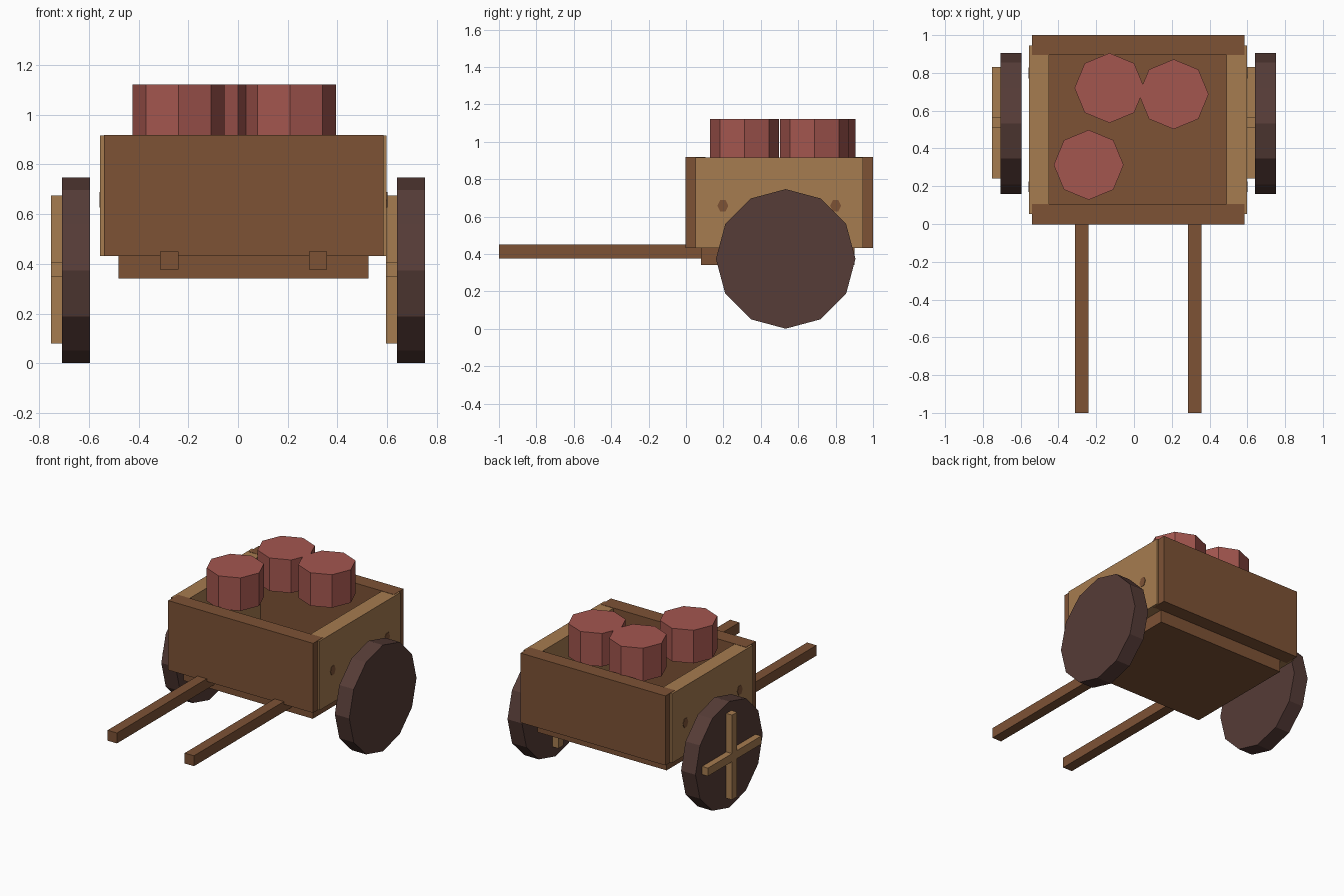
import bpy, bmesh, math
from mathutils import Matrix

if "Cube" in bpy.data.objects:
    bpy.data.objects.remove(bpy.data.objects["Cube"])


def material(name, rgb):
    m = bpy.data.materials.new(name)
    m.diffuse_color = (*rgb, 1)
    m.use_nodes = True
    m.node_tree.nodes["Principled BSDF"].inputs["Base Color"].default_value = m.diffuse_color
    return m


TAN = material("light_wood", (0.38, 0.20, 0.08))
BROWN = material("dark_wood", (0.205, 0.085, 0.036))
WHEEL = material("wheel_wood", (0.093, 0.045, 0.038))
RED = material("red_clay", (0.37, 0.094, 0.078))


def finish(name, bm, mat):
    bmesh.ops.recalc_face_normals(bm, faces=bm.faces)
    mesh = bpy.data.meshes.new(name)
    bm.to_mesh(mesh)
    bm.free()
    mesh.materials.append(mat)
    ob = bpy.data.objects.new(name, mesh)
    bpy.context.collection.objects.link(ob)
    return ob


def add_box(bm, x, y, z):
    size = Matrix.Diagonal((x[1] - x[0], y[1] - y[0], z[1] - z[0], 1))
    mid = Matrix.Translation((sum(x) / 2, sum(y) / 2, sum(z) / 2))
    bmesh.ops.create_cube(bm, size=1, matrix=mid @ size)


def box(name, x, y, z, mat):
    bm = bmesh.new()
    add_box(bm, x, y, z)
    return finish(name, bm, mat)


def prism(name, centre, radius, depth, sides, mat, along_x=False, scale=(1, 1, 1)):
    # first corner on the x axis, so corners sit at the top and sides
    bm = bmesh.new()
    bmesh.ops.create_cone(bm, cap_ends=True, segments=sides, radius1=radius,
                          radius2=radius, depth=depth)
    if along_x:
        bm.transform(Matrix.Rotation(math.pi / 2, 4, 'Y'))
    bm.transform(Matrix.Translation(centre) @ Matrix.Diagonal((*scale, 1)))
    return finish(name, bm, mat)


# Cart bed and walls
box("cart_floor", (-0.48, 0.525), (0.08, 0.90), (0.342, 0.432), BROWN)
for name, y in (("front_wall", (-0.003, 0.105)), ("back_wall", (0.895, 1.0))):
    box(name, (-0.54, 0.585), y, (0.431, 0.919), BROWN)
for name, x in (("left_wall", (-0.555, -0.45)), ("right_wall", (0.49, 0.598))):
    box(name, x, (0.052, 0.946), (0.432, 0.917), TAN)

# Pegs showing on the side walls
for side, x in (("left", -0.552), ("right", 0.595)):
    for i, y in enumerate((0.197, 0.80)):
        prism(f"{side}_peg_{i + 1}", (x, y, 0.658), 0.036, 0.012, 6, BROWN,
              along_x=True, scale=(1, 0.8, 1))

# Pull handles
for name, x in (("left_handle", (-0.313, -0.24)), ("right_handle", (0.286, 0.358))):
    box(name, x, (-1.0, 0.10), (0.377, 0.45), BROWN)

# Wheels, each with a cross brace on its left face
for side, x0 in (("left", -0.708), ("right", 0.64)):
    prism(f"{side}_wheel", (x0 + 0.056, 0.533, 0.374), 0.373, 0.112, 12, WHEEL, along_x=True)
    bm = bmesh.new()
    add_box(bm, (x0 - 0.045, x0 + 0.01), (0.508, 0.565), (0.08, 0.675))
    add_box(bm, (x0 - 0.045, x0 + 0.01), (0.24, 0.832), (0.348, 0.405))
    finish(f"{side}_wheel_cross", bm, TAN)

# Eight-sided pots
for i, (x, y) in enumerate(((-0.13, 0.72), (0.21, 0.687), (-0.24, 0.313))):
    prism(f"pot_{i + 1}", (x, y, 1.006), 0.185, 0.232, 8, RED)
